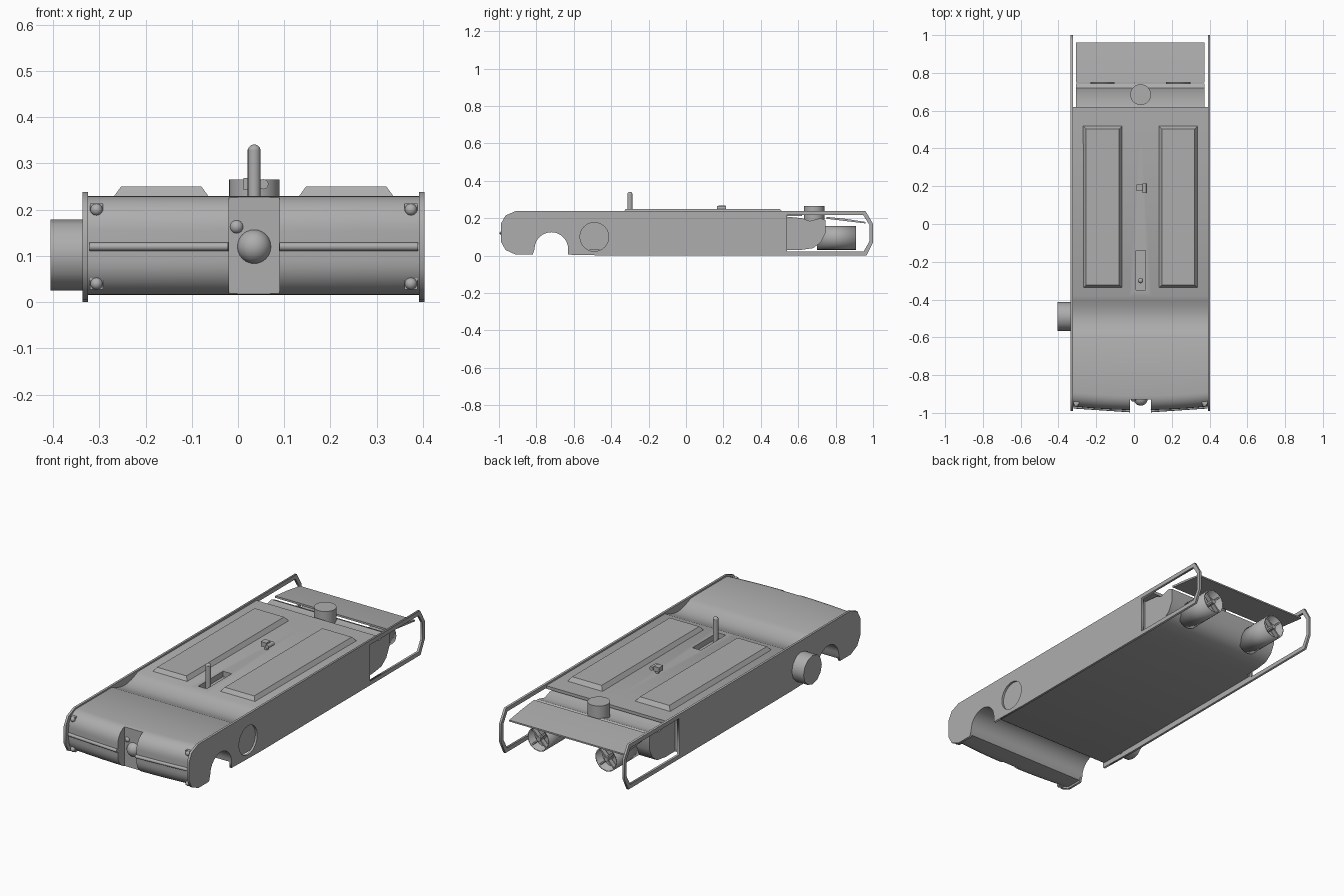
import bpy, bmesh, math
from mathutils import Vector

if "Cube" in bpy.data.objects:
    bpy.data.objects.remove(bpy.data.objects["Cube"])

MID = 0.034
grey = bpy.data.materials.new("hull grey")
grey.use_nodes = True
grey.diffuse_color = (0.42, 0.42, 0.42, 1)
grey.node_tree.nodes["Principled BSDF"].inputs["Base Color"].default_value = (0.42, 0.42, 0.42, 1)


def finish(ob, name, smooth=True):
    ob.name = name
    ob.data.materials.clear()
    ob.data.materials.append(grey)
    bpy.ops.object.select_all(action='DESELECT')
    ob.select_set(True)
    bpy.context.view_layer.objects.active = ob
    if smooth:
        bpy.ops.object.shade_smooth_by_angle(angle=math.radians(35))
    return ob


def from_bmesh(bm, name, smooth=True):
    bmesh.ops.recalc_face_normals(bm, faces=bm.faces[:])
    me = bpy.data.meshes.new(name)
    bm.to_mesh(me)
    bm.free()
    ob = bpy.data.objects.new(name, me)
    bpy.context.collection.objects.link(ob)
    return finish(ob, name, smooth)


def box(name, lo, hi, inset=0):
    """Box between two corners; the top can be inset to make a frustum."""
    bm = bmesh.new()
    bmesh.ops.create_cube(bm, size=1)
    c, s = (Vector(lo) + Vector(hi)) / 2, Vector(hi) - Vector(lo)
    for v in bm.verts:
        up = v.co.z > 0
        v.co = Vector([c[i] + v.co[i] * (s[i] - (2 * inset if up and i < 2 else 0)) for i in range(3)])
    return from_bmesh(bm, name, False)


def rod(name, a, b, r, sides=24, caps=True):
    a, b = Vector(a), Vector(b)
    bpy.ops.mesh.primitive_cylinder_add(vertices=sides, radius=r, depth=(b - a).length,
                                        location=(a + b) / 2, end_fill_type='NGON' if caps else 'NOTHING')
    ob = bpy.context.object
    ob.rotation_mode = 'QUATERNION'
    ob.rotation_quaternion = (b - a).to_track_quat('Z', 'Y')
    return finish(ob, name)


def ball(name, p, r):
    bpy.ops.mesh.primitive_uv_sphere_add(segments=24, ring_count=12, radius=r, location=p)
    return finish(bpy.context.object, name)


def arc(cy, cz, r, start, end, n):
    steps = [math.radians(start + (end - start) * i / n) for i in range(n + 1)]
    return [(cy + r * math.cos(t), cz + r * math.sin(t)) for t in steps]


def loft(name, profile, xs, bow=0):
    """Sweep a (y, z) profile across x, bowing the nose back at the sides."""
    bm = bmesh.new()
    rings = []
    for x in xs:
        k = bow * ((x - MID) / 0.36) ** 2
        rings.append([bm.verts.new((x, y + (k if y < -0.85 else 0), z)) for y, z in profile])
    n = len(profile)
    for a, b in zip(rings, rings[1:]):
        for i in range(n):
            bm.faces.new((a[i], a[(i + 1) % n], b[(i + 1) % n], b[i]))
    bm.faces.new(rings[0])
    bm.faces.new(rings[-1])
    return from_bmesh(bm, name)


def cut(ob, cutter):
    cutter.hide_render = True
    mod = ob.modifiers.new("cut", 'BOOLEAN')
    mod.operation, mod.object, mod.solver = 'DIFFERENCE', cutter, 'EXACT'
    bpy.ops.object.select_all(action='DESELECT')
    bpy.context.view_layer.objects.active = ob
    ob.select_set(True)
    bpy.ops.object.modifier_apply(modifier=mod.name)
    bpy.data.objects.remove(cutter)


def plate(name, x, outlines, half):
    """Flat side plate from (y, z) outlines; the later ones are holes."""
    cu = bpy.data.curves.new(name, 'CURVE')
    cu.dimensions, cu.fill_mode, cu.extrude = '2D', 'BOTH', half
    for pts in outlines:
        sp = cu.splines.new('POLY')
        sp.points.add(len(pts) - 1)
        for p, (y, z) in zip(sp.points, pts):
            p.co = (y, z, 0, 1)
        sp.use_cyclic_u = True
    ob = bpy.data.objects.new(name, cu)
    bpy.context.collection.objects.link(ob)
    ob.location.x = x
    ob.rotation_euler = (math.pi / 2, 0, math.pi / 2)
    bpy.ops.object.select_all(action='DESELECT')
    ob.select_set(True)
    bpy.context.view_layer.objects.active = ob
    bpy.ops.object.convert(target='MESH')
    return finish(bpy.context.object, name, False)


# Hull with rounded nose, open wheel arch and a shallow trough across the top
arch = arc(-0.72, 0.035, 0.09, 0, 180, 14)
nose = arc(-0.885, 0.12, 0.105, 270, 180, 8)
hull_profile = ([(0.53, 0.03), (-0.62, 0.03)] + arch + [(-0.82, 0.015)]
                + arc(-0.91, 0.09, 0.075, 270, 180, 7) + arc(-0.91, 0.155, 0.075, 180, 90, 7)
                + [(-0.6, 0.23)]
                + [(y, 0.23 - 0.03 * math.sin(math.pi * (y + 0.6) / 0.22))
                   for y in [-0.6 + 0.22 * i / 8 for i in range(1, 8)]]
                + [(-0.38, 0.23), (0.53, 0.228)])
hull = loft("hull", hull_profile, [-0.324 + 0.716 * i / 12 for i in range(13)], 0.02)
cut(hull, box("notch_cutter", (-0.02, -1.1, -0.1), (0.09, -0.93, 0.4)))
cut(hull, box("slot_cutter", (0.01, -0.35, 0.2), (0.06, -0.14, 0.3)))
finish(hull, "hull")

# Side plates that run back into open rear frames
outline = (arch + [(-0.82, 0.005), (-0.91, 0.005), (-0.965, 0.03), (-0.99, 0.075), (-0.99, 0.17),
                   (-0.965, 0.215), (-0.91, 0.238), (0.96, 0.238), (1, 0.17), (1, 0.07),
                   (0.965, 0), (-0.4, 0), (-0.63, 0.005)])
window = [(0.54, 0.022), (0.95, 0.022), (0.98, 0.075), (0.98, 0.165), (0.948, 0.216), (0.54, 0.216)]
socket = arc(-0.49, 0.1, 0.077, 0, 345, 23)
plate("right_side_plate", -0.33, [outline, window], 0.006)
plate("left_side_plate", 0.397, [outline, window, socket], 0.006)
rod("right_hub", (-0.405, -0.49, 0.102), (-0.32, -0.49, 0.102), 0.077, 12)

# Rear bulkhead, deck overhang and tail flap
loft("rear_bulkhead", [(0.52, 0.03), (0.61, 0.03), (0.68, 0.04), (0.72, 0.07), (0.745, 0.12),
                       (0.745, 0.19), (0.72, 0.2), (0.66, 0.185), (0.62, 0.2), (0.52, 0.21)],
     [-0.306, 0.372])
box("deck_overhang", (-0.324, 0.52, 0.212), (0.392, 0.62, 0.228))
loft("tail_flap", [(0.75, 0.197), (0.96, 0.172), (0.96, 0.18), (0.85, 0.197), (0.75, 0.207)],
     [-0.306, 0.372])
rod("rear_hatch_drum", (0.035, 0.685, 0.17), (0.035, 0.685, 0.265), 0.055)

# Twin thrusters with cross-shaped propellers
for side, name in ((-1, "right"), (1, "left")):
    x = MID + side * 0.2
    duct = rod(name + "_thruster_duct", (x, 0.7, 0.095), (x, 0.91, 0.095), 0.064, 24, False)
    solid = duct.modifiers.new("wall", 'SOLIDIFY')
    solid.thickness = 0.006
    rod(name + "_thruster_core", (x, 0.7, 0.095), (x, 0.86, 0.095), 0.059)
    rod(name + "_propeller_hub", (x, 0.85, 0.095), (x, 0.91, 0.095), 0.012, 12)
    for k in range(2):
        blade = box(name + "_propeller_blade", (-0.06, -0.012, -0.004), (0.06, 0.012, 0.004))
        blade.location = (x, 0.892, 0.095)
        blade.rotation_euler.y = math.pi * (0.25 + 0.5 * k)

    # Raised deck panel, nose bar and corner lamps on the same side
    px = MID + side * 0.2
    box(name + "_deck_panel", (px - 0.105, -0.34, 0.225), (px + 0.105, 0.52, 0.25), 0.018)
    rod(name + "_nose_bar", (MID + side * 0.055, -0.988, 0.12), (MID + side * 0.355, -0.968, 0.12), 0.009, 12)
    for z in (0.04, 0.2):
        lx = MID + side * 0.34
        ball(name + "_corner_lamp", (lx, -0.955, z), 0.013)
        box(name + "_lamp_mount", (lx - 0.014, -0.955, z - 0.013), (lx + 0.014, -0.93, z + 0.013))

# Nose lamps in the notch
ball("nose_lamp", (0.035, -0.925, 0.12), 0.037)
ball("small_nose_lamp", (-0.003, -0.925, 0.163), 0.015)

# Deck mast and small swivel sight
rod("mast", (0.035, -0.3, 0.19), (0.035, -0.3, 0.33), 0.014, 16)
ball("mast_tip", (0.035, -0.3, 0.327), 0.014)
rod("sight_post", (0.035, 0.19, 0.22), (0.035, 0.19, 0.25), 0.01, 12)
box("sight_body", (0.012, 0.175, 0.243), (0.045, 0.21, 0.268))
rod("sight_lens", (0.055, 0.165, 0.255), (0.055, 0.215, 0.255), 0.011, 12)
